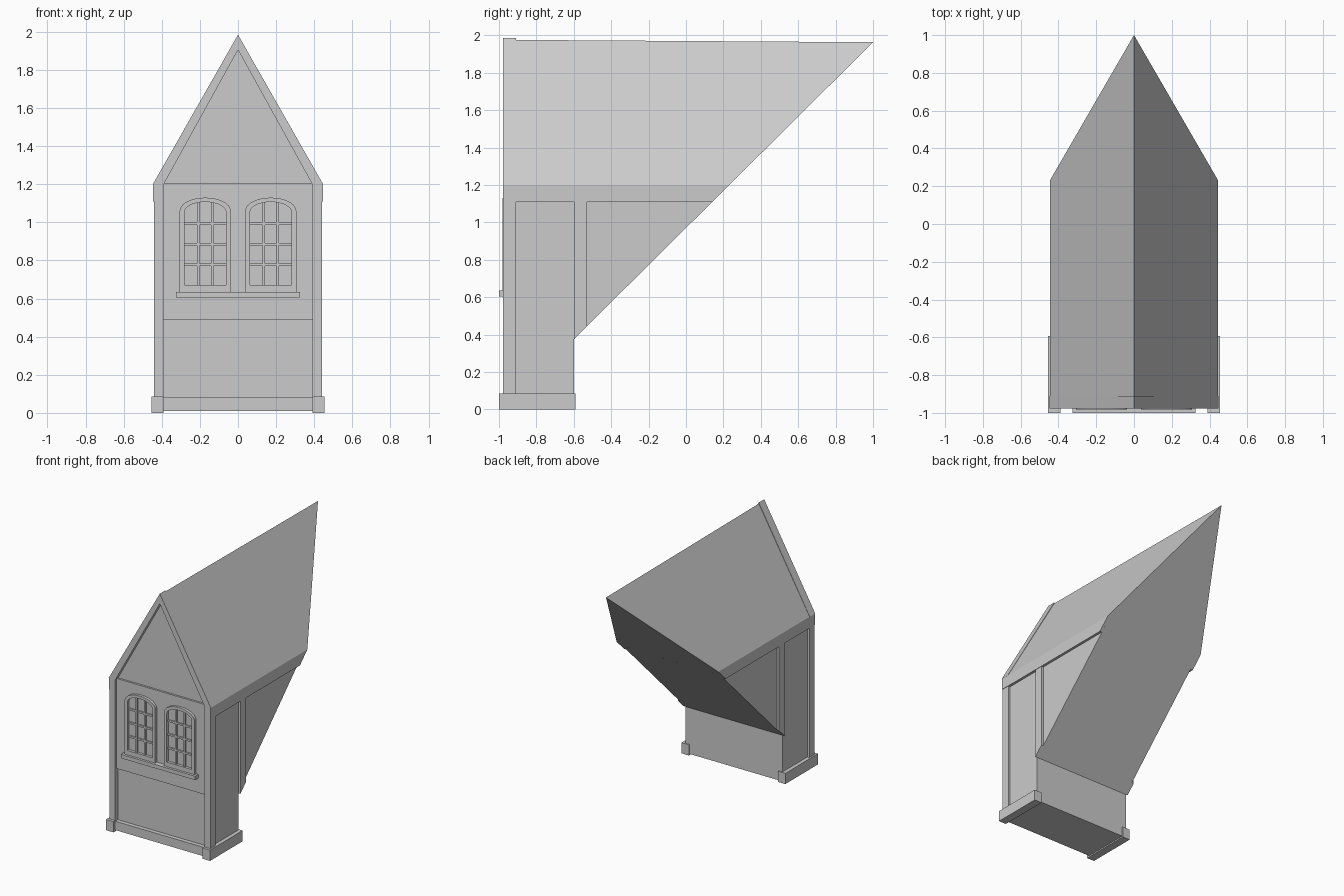
import bpy, bmesh, math
from mathutils import Vector

if "Cube" in bpy.data.objects:
    bpy.data.objects.remove(bpy.data.objects["Cube"])

CUT_CO = Vector((0, -0.6, 0.375))      # main-roof slope that slices the dormer
CUT_NO = Vector((0, 1.588, -1.6))


def finish(name, bm, cut=False):
    bmesh.ops.recalc_face_normals(bm, faces=bm.faces)
    if cut:
        geom = bm.verts[:] + bm.edges[:] + bm.faces[:]
        r = bmesh.ops.bisect_plane(bm, geom=geom, plane_co=CUT_CO, plane_no=CUT_NO, clear_outer=True)
        edges = [e for e in r['geom_cut'] if isinstance(e, bmesh.types.BMEdge)]
        bmesh.ops.contextual_create(bm, geom=edges)
        bmesh.ops.recalc_face_normals(bm, faces=bm.faces)
    me = bpy.data.meshes.new(name)
    bm.to_mesh(me)
    bm.free()
    ob = bpy.data.objects.new(name, me)
    bpy.context.collection.objects.link(ob)
    return ob


def prism(name, front, back, cut=False):
    """Solid between two matching outlines."""
    bm = bmesh.new()
    a = [bm.verts.new(p) for p in front]
    b = [bm.verts.new(p) for p in back]
    bm.faces.new(a)
    bm.faces.new(b[::-1])
    n = len(a)
    for i in range(n):
        j = (i + 1) % n
        bm.faces.new((a[i], b[i], b[j], a[j]))
    return finish(name, bm, cut)


def xz(name, pts, y0, y1, cut=False):
    return prism(name, [(x, y0, z) for x, z in pts], [(x, y1, z) for x, z in pts], cut)


def box(name, x0, x1, y0, y1, z0, z1, cut=False):
    return xz(name, [(x0, z0), (x1, z0), (x1, z1), (x0, z1)], y0, y1, cut)


def ring(name, outer, inner, y0, y1):
    """Closed frame between two outlines in the front plane."""
    bm = bmesh.new()
    loops = [[bm.verts.new((x, y, z)) for x, z in pts]
             for pts, y in ((outer, y0), (inner, y0), (inner, y1), (outer, y1))]
    n = len(outer)
    for k in range(4):
        p, q = loops[k], loops[(k + 1) % 4]
        for i in range(n):
            j = (i + 1) % n
            bm.faces.new((p[i], p[j], q[j], q[i]))
    return finish(name, bm)


def arch(cx, hw, z0, spring, rise, n=14):
    pts = [(cx - hw, z0), (cx + hw, z0)]
    for i in range(n + 1):
        t = math.pi * i / n
        pts.append((cx + hw * math.cos(t), spring + rise * math.sin(t)))
    return pts


# Recessed wall core: side profile extruded across the width
side = [(-0.945, 0.01), (-0.6, 0.01), (-0.6, 0.375), (0.181, 1.15), (-0.945, 1.15)]
prism("wall_core", [(-0.425, y, z) for y, z in side], [(0.425, y, z) for y, z in side])

# Gabled roof with eaves beam, ridge dropping slightly to the back
roof = [(-0.445, 1.11), (0.445, 1.11), (0.445, 1.2), (0, 1.976), (-0.445, 1.2)]
prism("roof", [(x, -0.945, z) for x, z in roof],
      [(x, 1.2, 1.962 if x == 0 else z) for x, z in roof], cut=True)

# Gable fascia
xz_out = [(-0.447, 1.2), (0, 1.985), (0.447, 1.2), (0.39, 1.2), (0, 1.905), (-0.39, 1.2)]
xz("gable_fascia", xz_out, -0.978, -0.91)

# Posts, eaves ends and plinths, both sides
for s, side_name in ((-1, "left"), (1, "right")):
    def sbox(name, a, b, *r, cut=False):
        box(side_name + name, min(s * a, s * b), max(s * a, s * b), *r, cut=cut)
    sbox("_front_post", 0.39, 0.442, -0.978, -0.91, 0.01, 1.2)
    sbox("_eaves_end", 0.39, 0.446, -0.978, -0.91, 1.11, 1.2)
    sbox("_back_post", 0.39, 0.442, -0.6, -0.53, 0.01, 1.15, cut=True)
    sbox("_plinth", 0.39, 0.455, -1.0, -0.592, 0.0, 0.085)

# Front boards
box("front_plinth", -0.4, 0.4, -0.978, -0.9, 0.01, 0.08)
box("window_panel", -0.392, 0.392, -0.96, -0.92, 0.49, 1.203)
box("window_sill", -0.325, 0.325, -1.0, -0.94, 0.605, 0.635)

# Arched windows with glazing bars
for cx, n in ((-0.172, "left"), (0.172, "right")):
    hw = 0.134
    ring(n + "_window_frame", arch(cx, hw, 0.63, 1.06, 0.07),
         arch(cx, hw - 0.025, 0.67, 1.055, 0.052), -0.981, -0.94)
    for k in (-1, 1):
        x = cx + k * 0.037
        box(n + "_upright_bar", x - 0.007, x + 0.007, -0.972, -0.95, 0.66, 1.106)
    for k in range(1, 4):
        z = 0.67 + k * 0.108
        box(n + "_cross_bar", cx - 0.115, cx + 0.115, -0.971, -0.95, z - 0.007, z + 0.007)
